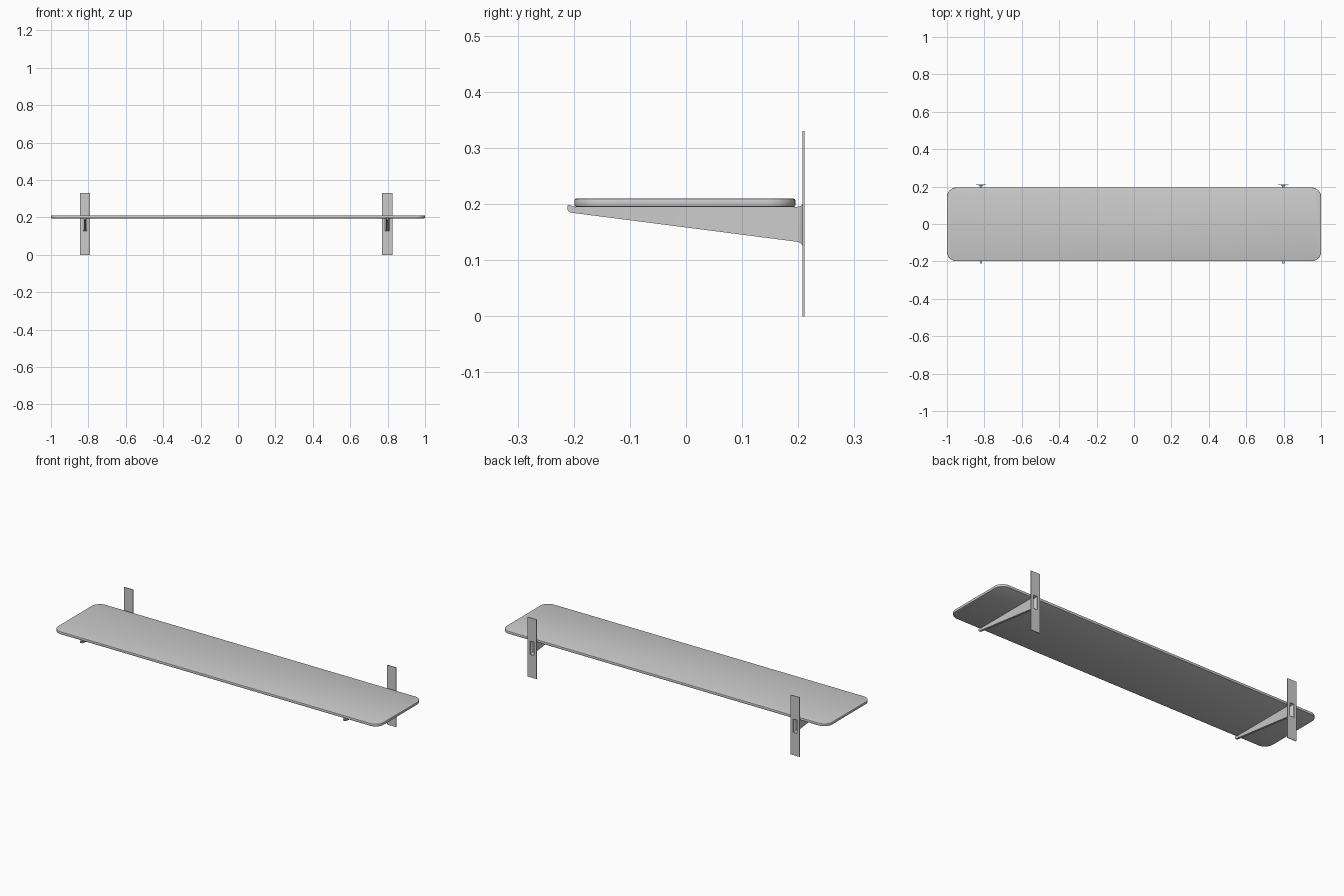
import bpy, bmesh
from math import sin, cos, pi

if "Cube" in bpy.data.objects:
    bpy.data.objects.remove(bpy.data.objects["Cube"])


def make_object(name, bm):
    bmesh.ops.recalc_face_normals(bm, faces=bm.faces)
    me = bpy.data.meshes.new(name)
    bm.to_mesh(me)
    bm.free()
    ob = bpy.data.objects.new(name, me)
    bpy.context.collection.objects.link(ob)
    bpy.context.view_layer.objects.active = ob
    bpy.ops.object.select_all(action='DESELECT')
    ob.select_set(True)
    bpy.ops.object.shade_smooth_by_angle(angle=0.6)
    return ob


def bridge(bm, a, b):
    n = len(a)
    for i in range(n):
        j = (i + 1) % n
        bm.faces.new((a[i], a[j], b[j], b[i]))


def rounded_rect(hx, hy, r, n=8):
    pts = []
    for k, (sx, sy) in enumerate([(1, 1), (-1, 1), (-1, -1), (1, -1)]):
        for i in range(n + 1):
            a = (k + i / n) * pi / 2
            pts.append((sx * (hx - r) + r * cos(a), sy * (hy - r) + r * sin(a)))
    return pts


# shelf board: rounded rectangle stacked with softened top and bottom edges
def board():
    bm = bmesh.new()
    rings = []
    for z, inset in [(0.195, 0.003), (0.196, 0.001), (0.198, 0), (0.207, 0),
                     (0.209, 0.001), (0.21, 0.004)]:
        rings.append([bm.verts.new((x, y - 0.002, z)) for x, y in
                      rounded_rect(1 - inset, 0.197 - inset, 0.05 - inset)])
    for a, b in zip(rings, rings[1:]):
        bridge(bm, a, b)
    bm.faces.new(rings[0])
    bm.faces.new(rings[-1])
    make_object("shelf_board", bm)


# wall plate with a slot where the hollow arm meets it
def plate(name, cx):
    bm = bmesh.new()

    def ring(hw, z0, z1, y):
        return [bm.verts.new((cx + sx * hw, y, z)) for sx, z in
                [(-1, z0), (1, z0), (1, z1), (-1, z1)]]
    outer = [ring(0.0275, 0, 0.33, y) for y in (0.2075, 0.2115)]
    inner = [ring(0.013, 0.126, 0.2, y) for y in (0.2075, 0.2115)]
    bridge(bm, outer[0], outer[1])
    bridge(bm, inner[0], inner[1])
    bridge(bm, outer[0], inner[0])
    bridge(bm, outer[1], inner[1])
    make_object(name, bm)


# tapered hollow arm: rounded lip at the front, flare at the open back
def arm(name, cx):
    stations = [(-0.2115, 0.191, 0.196, 0.0045), (-0.210, 0.188, 0.1985, 0.0055),
                (-0.207, 0.1855, 0.1985, 0.006), (-0.203, 0.1845, 0.1965, 0.006),
                (-0.198, 0.1838, 0.195, 0.006), (0.197, 0.133, 0.195, 0.006),
                (0.202, 0.1315, 0.1958, 0.0072), (0.2055, 0.129, 0.1975, 0.0095),
                (0.2075, 0.126, 0.2, 0.013)]
    bm = bmesh.new()
    rings = [[bm.verts.new((cx + sx * hw, y, z)) for sx, z in
              [(-1, z0), (1, z0), (1, z1), (-1, z1)]]
             for y, z0, z1, hw in stations]
    for a, b in zip(rings, rings[1:]):
        bridge(bm, a, b)
    bm.faces.new(rings[0])
    make_object(name, bm)


board()
for side, cx in (("left", -0.818), ("right", 0.798)):
    plate(side + "_wall_plate", cx)
    arm(side + "_bracket_arm", cx)
